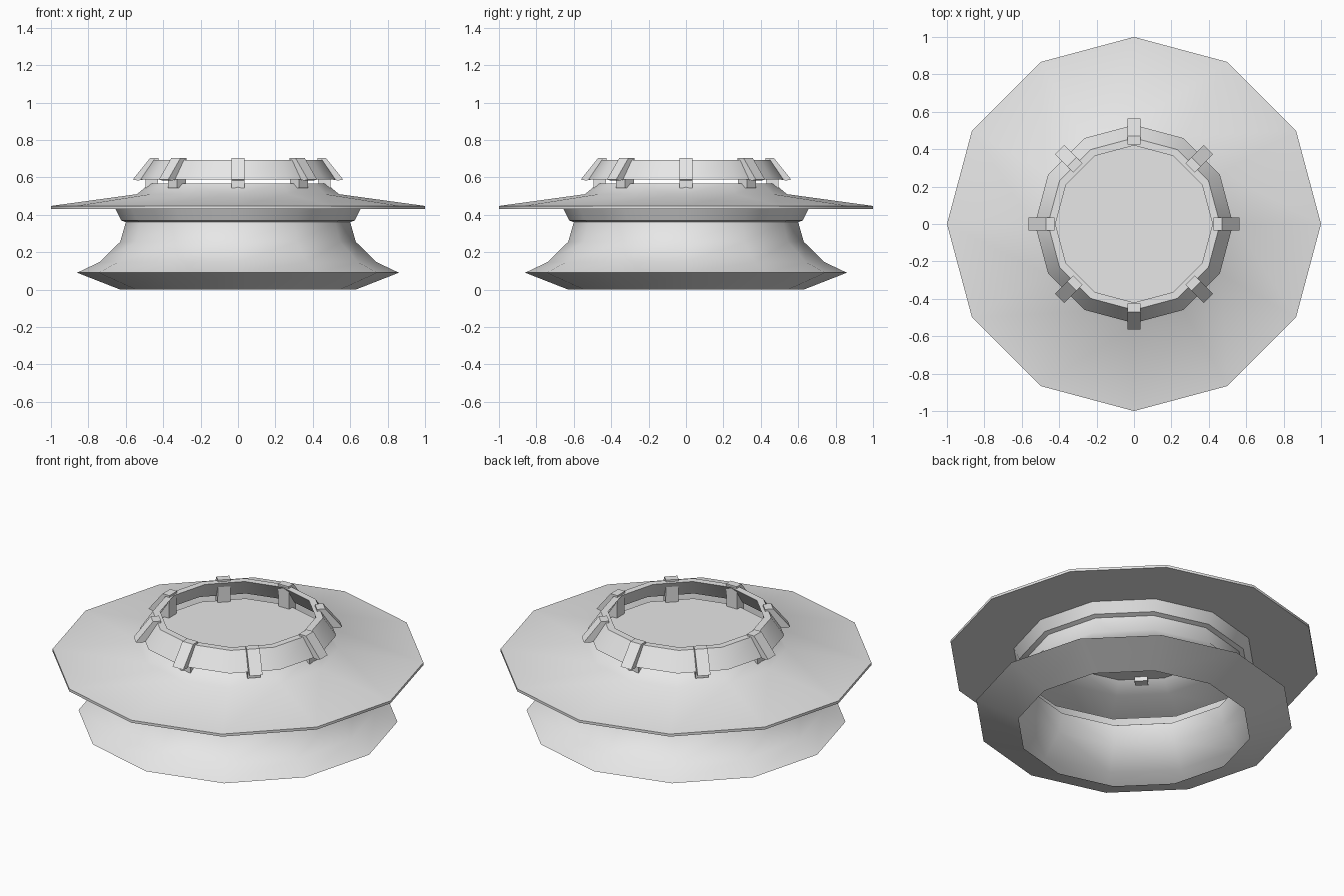
import bpy, bmesh, math

SIDES = 12
CLIPS = 8

cube = bpy.data.objects.get("Cube")
if cube:
    bpy.data.objects.remove(cube, do_unlink=True)

grey = bpy.data.materials.new("plain_grey")
grey.use_nodes = True
grey.diffuse_color = (0.8, 0.8, 0.8, 1)
grey.node_tree.nodes["Principled BSDF"].inputs["Base Color"].default_value = (0.8, 0.8, 0.8, 1)


def finish(bm, name, smooth_angle=None):
    """Turn a bmesh into a named object with the shared material."""
    bmesh.ops.recalc_face_normals(bm, faces=bm.faces)
    mesh = bpy.data.meshes.new(name)
    bm.to_mesh(mesh)
    bm.free()
    mesh.materials.append(grey)
    obj = bpy.data.objects.new(name, mesh)
    bpy.context.collection.objects.link(obj)
    if smooth_angle:
        bpy.ops.object.select_all(action="DESELECT")
        obj.select_set(True)
        bpy.context.view_layer.objects.active = obj
        bpy.ops.object.shade_smooth_by_angle(angle=math.radians(smooth_angle))
    return obj


def lathe(name, profile, closed=False, cap_top=False, smooth_angle=None):
    """Revolve (radius, height) points around z with few sides."""
    bm = bmesh.new()
    rings = []
    for r, z in profile:
        angles = [math.tau * i / SIDES for i in range(SIDES)]
        rings.append([bm.verts.new((r * math.cos(a), r * math.sin(a), z)) for a in angles])
    pairs = list(zip(rings, rings[1:]))
    if closed:
        pairs.append((rings[-1], rings[0]))
    for low, high in pairs:
        for i in range(SIDES):
            j = (i + 1) % SIDES
            bm.faces.new((low[i], low[j], high[j], high[i]))
    if cap_top:
        bm.faces.new(rings[-1])
    return finish(bm, name, smooth_angle)


def clip(name, angle, half_width=0.035):
    """Bracket over the collar: sloped outer plate and inner leg."""
    profile = [(0.425, 0.703), (0.47, 0.703), (0.563, 0.588), (0.535, 0.583),
               (0.495, 0.59), (0.495, 0.543), (0.43, 0.543)]
    bm = bmesh.new()
    sides = [[bm.verts.new((r, y, z)) for r, z in profile] for y in (-half_width, half_width)]
    for side in sides:
        bm.faces.new(side)
    for i in range(len(profile)):
        j = (i + 1) % len(profile)
        bm.faces.new((sides[0][i], sides[0][j], sides[1][j], sides[1][i]))
    obj = finish(bm, name)
    obj.rotation_euler.z = angle
    return obj


# Body shell: open flared base, waist, wide brim and flat cap
lathe("body_shell", [
    (0.63, 0), (0.86, 0.09), (0.74, 0.147), (0.63, 0.255), (0.6, 0.36),
    (0.625, 0.37), (0.655, 0.432), (1, 0.432), (1, 0.447), (0.54, 0.51), (0.47, 0.568),
], cap_top=True, smooth_angle=40)

# Sloped collar floating above the cap
lathe("collar", [(0.53, 0.588), (0.46, 0.692), (0.42, 0.692), (0.49, 0.588)],
      closed=True, smooth_angle=40)

# Clips holding the collar
for n in range(CLIPS):
    clip(f"collar_clip_{n + 1}", math.tau * n / CLIPS)
